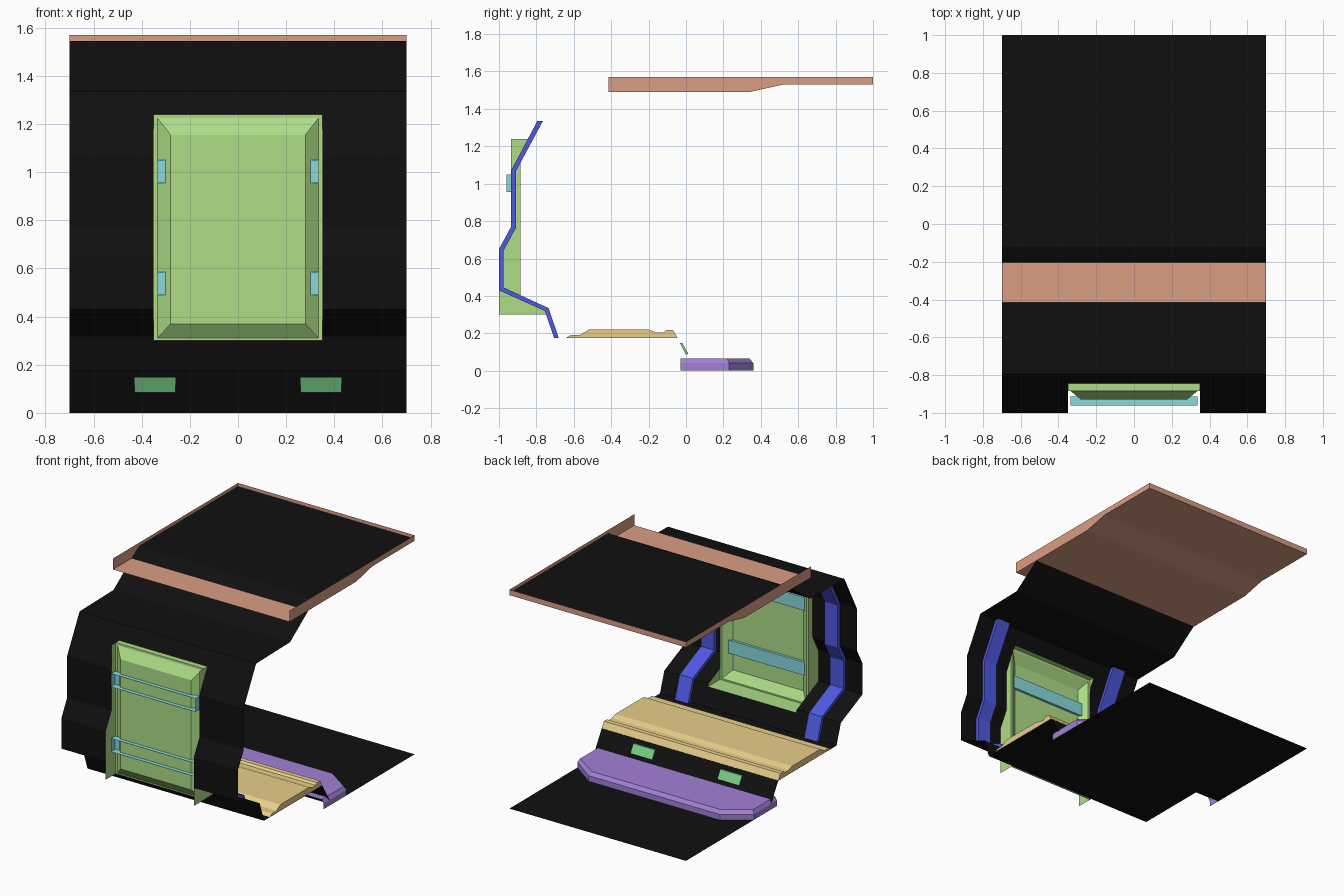
import bpy, bmesh

if "Cube" in bpy.data.objects:
    bpy.data.objects.remove(bpy.data.objects["Cube"])


def build(name, polys, color):
    """Make one object from a list of polygons (each a list of 3D points)."""
    bm = bmesh.new()
    for p in polys:
        bm.faces.new([bm.verts.new(v) for v in p])
    bmesh.ops.remove_doubles(bm, verts=bm.verts, dist=0.0005)
    bmesh.ops.recalc_face_normals(bm, faces=bm.faces)
    me = bpy.data.meshes.new(name)
    bm.to_mesh(me)
    bm.free()
    mat = bpy.data.materials.get(name.rsplit("_", 1)[0]) or bpy.data.materials.new(name)
    mat.diffuse_color = (*color, 1)
    mat.use_nodes = True
    mat.node_tree.nodes["Principled BSDF"].inputs["Base Color"].default_value = mat.diffuse_color
    me.materials.append(mat)
    ob = bpy.data.objects.new(name, me)
    bpy.context.collection.objects.link(ob)
    return ob


def strip(profile, x0, x1):
    """Quads of an open (y, z) profile swept along x."""
    return [[(x0, *a), (x0, *b), (x1, *b), (x1, *a)] for a, b in zip(profile, profile[1:])]


def caps(outline, *xs):
    return [[(x, y, z) for y, z in outline] for x in xs]


def ring(a, b):
    """Four quads joining two rectangles given as (half width, z0, z1, y)."""
    def corners(r):
        w, z0, z1, y = r
        return [(-w, y, z0), (w, y, z0), (w, y, z1), (-w, y, z1)]
    p, q = corners(a), corners(b)
    return [[p[i], p[(i + 1) % 4], q[(i + 1) % 4], q[i]] for i in range(4)]


W = 0.70
H = 0.35   # half width of the window opening

# Room shell: one folded sheet for floor, wall and ceiling with a window opening
lower = [(1, 0), (0.06, 0), (-0.045, 0.175), (-0.705, 0.175), (-0.748, 0.3)]
middle = [(-0.748, 0.3), (-0.755, 0.32), (-1, 0.43), (-1, 0.65), (-0.935, 0.77),
          (-0.935, 1.07), (-0.845, 1.24)]
upper = [(-0.845, 1.24), (-0.795, 1.335), (-0.41, 1.342), (-0.2, 1.492),
         (-0.12, 1.545), (1, 1.545)]
polys = []
for x0, x1 in ((-W, -H), (-H, H), (H, W)):
    polys += strip(lower, x0, x1) + strip(upper, x0, x1)
    if x0 != -H:
        polys += strip(middle, x0, x1)
build("room_shell", polys, (0.005, 0.005, 0.005))

# Wall ribs: raised bands following the wall
outer = [(-0.705, 0.175), (-0.755, 0.32), (-1, 0.43), (-1, 0.65), (-0.935, 0.77),
         (-0.935, 1.07), (-0.795, 1.335)]
inner = [(-0.68, 0.175), (-0.735, 0.335), (-0.975, 0.445), (-0.975, 0.643),
         (-0.91, 0.763), (-0.91, 1.065), (-0.765, 1.335)]
for side, s in (("left", -1), ("right", 1)):
    a, b = 0.46 * s, 0.565 * s
    polys = strip(inner, a, b)
    for i in range(len(outer) - 1):
        polys += caps([outer[i], outer[i + 1], inner[i + 1], inner[i]], a, b)
    build("wall_rib_" + side, polys, (0.08, 0.1, 0.75))

# Window: bulging pane, flat rim, reveals and side cheeks
R = -0.885
rim, bevel, pane = (H, 0.3, 1.24, R), (0.335, 0.31, 1.225, R), (0.28, 0.37, 1.155, -0.93)
polys = ring(rim, bevel) + ring(bevel, pane)
polys.append([(-0.28, -0.93, 0.37), (0.28, -0.93, 0.37), (0.28, -0.93, 1.155), (-0.28, -0.93, 1.155)])
polys += strip([(R, 1.24), (-0.845, 1.24)], -H, H)
polys += strip([(R, 0.3), (-0.748, 0.3)], -H, H)
cheek = [(-1, 0.3), (-0.748, 0.3), (-0.755, 0.32), (R, 0.38), (R, 1.165), (-0.845, 1.24),
         (-0.935, 1.24), (-0.935, 0.77), (-1, 0.65)]
polys += caps(cheek, -H, H)
build("window_panel", polys, (0.42, 0.72, 0.24))

# Window bars: channels open to the front
for side, z0, z1 in (("lower", 0.49, 0.585), ("upper", 0.955, 1.05)):
    prof = [(-0.96, z0), (-0.912, z0), (-0.912, z1), (-0.96, z1)]
    build("window_bar_" + side, strip(prof, -0.335, 0.335) + caps(prof, -0.335, 0.335),
          (0.25, 0.7, 0.72))

# Raised floor platform
prof = [(-0.64, 0.176), (-0.615, 0.192), (-0.565, 0.192), (-0.52, 0.22), (-0.2, 0.22),
        (-0.16, 0.205), (-0.12, 0.205), (-0.105, 0.218), (-0.07, 0.218), (-0.045, 0.176)]
build("floor_platform", strip(prof, -W, W) + caps(prof, -W, W), (0.8, 0.62, 0.25))

# Step with clipped corners and a bevelled top edge
def step_edge(w, c, y0, y1, z):
    return [(-w, -0.03, z), (-w, y0, z), (-c, y1, z), (c, y1, z), (w, y0, z), (w, -0.03, z)]

levels = [step_edge(W, 0.52, 0.23, 0.36, 0), step_edge(W, 0.52, 0.23, 0.36, 0.04),
          step_edge(0.685, 0.51, 0.22, 0.34, 0.065)]
polys = [levels[2]]
for a, b in zip(levels, levels[1:]):
    polys += [[a[i], a[i + 1], b[i + 1], b[i]] for i in range(5)]
build("floor_step", polys, (0.36, 0.22, 0.68))

# Step lights: thin tilted plates set in the riser
plate = [(-0.032, 0.148), (-0.02, 0.148), (0.012, 0.092), (0.0, 0.085)]
for side, s in (("left", -1), ("right", 1)):
    a, b = 0.26 * s, 0.43 * s
    build("step_light_" + side, strip(plate + plate[:1], a, b) + caps(plate, a, b),
          (0.2, 0.65, 0.25))

# Ceiling tray: folded underside, side skirts and back lip
under = [(-0.415, 1.49), (0.34, 1.49), (0.52, 1.53), (1, 1.53), (1, 1.57)]
build("ceiling_tray", strip(under, -W, W) + caps(under + [(-0.415, 1.57)], -W, W),
      (0.7, 0.34, 0.23))
